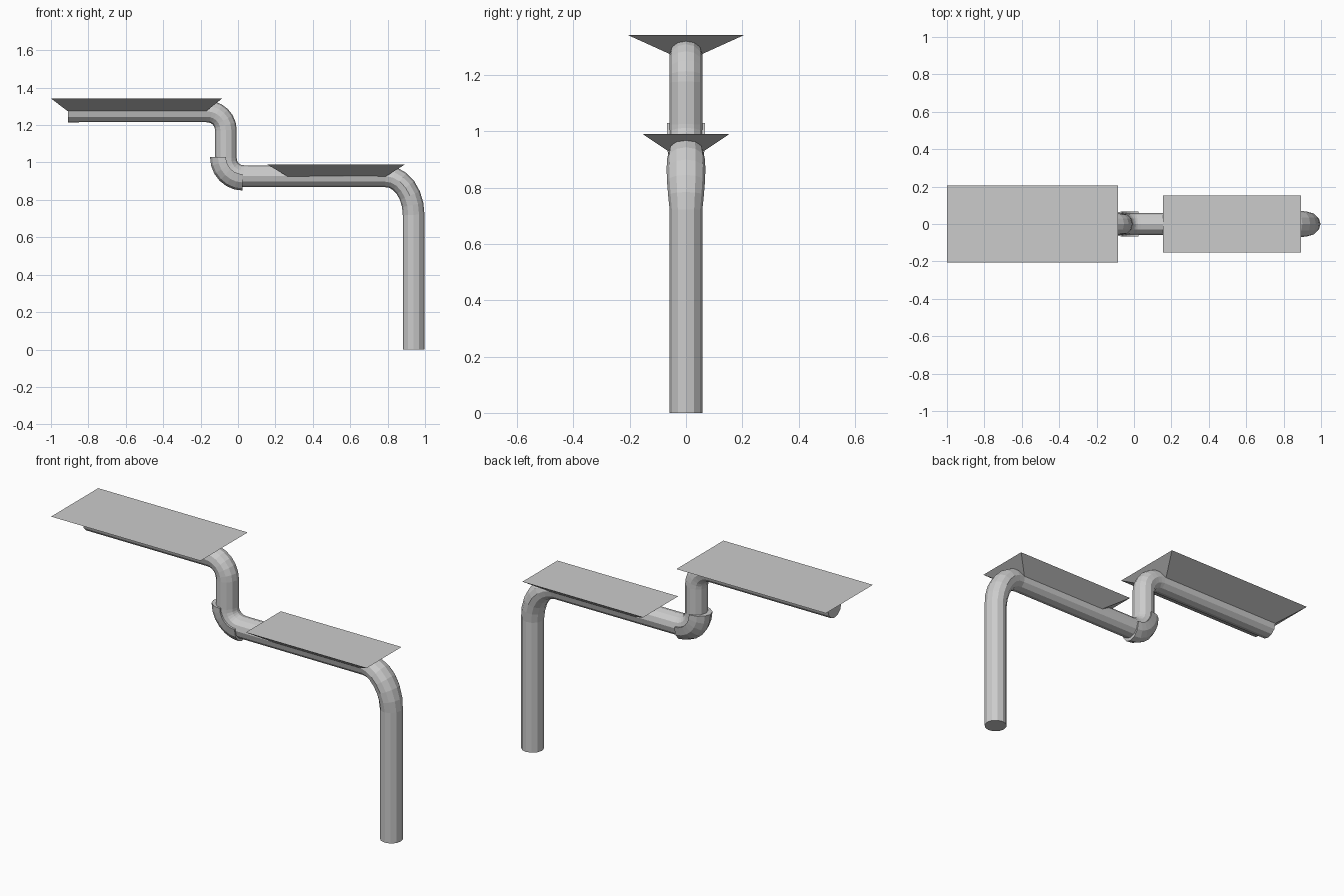
import bpy, bmesh, math
from mathutils import Vector

if "Cube" in bpy.data.objects:
    bpy.data.objects.remove(bpy.data.objects["Cube"])


def finish(bm, name):
    bmesh.ops.recalc_face_normals(bm, faces=bm.faces[:])
    me = bpy.data.meshes.new(name)
    bm.to_mesh(me)
    bm.free()
    ob = bpy.data.objects.new(name, me)
    bpy.context.collection.objects.link(ob)
    return ob


def skin(rings, name):
    """Join closed rings of points into a capped tube."""
    bm = bmesh.new()
    vs = [[bm.verts.new(p) for p in r] for r in rings]
    n = len(vs[0])
    for a, b in zip(vs, vs[1:]):
        for i in range(n):
            j = (i + 1) % n
            bm.faces.new((a[i], a[j], b[j], b[i]))
    bm.faces.new(vs[0])
    bm.faces.new(vs[-1])
    return finish(bm, name)


def arc(cx, cz, rx, rz, a0, a1, n):
    """Points on an elliptical bend in the xz plane, angles in degrees."""
    out = []
    for i in range(n + 1):
        a = math.radians(a0 + (a1 - a0) * i / n)
        out.append(Vector((cx + rx * math.cos(a), 0, cz + rz * math.sin(a))))
    return out


# Pipe: upper run, down through two bends, along, and down to the ground
R, SIDES = 0.058, 12
path = [Vector((-0.91, 0, 1.273))]
path += arc(-0.165, 1.173, 0.1, 0.1, 90, 0, 6)
path += arc(0.03, 1.022, 0.095, 0.095, 180, 270, 6)
first_bulge = len(path)
path += arc(0.79, 0.72, 0.149, 0.206, 90, 0, 6)
path.append(Vector((0.939, 0, 0)))

rings = []
for i, p in enumerate(path):
    d_in = (p - path[max(i - 1, 0)]).normalized()
    d_out = (path[min(i + 1, len(path) - 1)] - p).normalized()
    t = (d_in + d_out).normalized()
    nrm = Vector((-t.z, 0, t.x))
    # the last bend is a little wider across
    k = (i - first_bulge) / 6
    w = R + (0.011 * math.sin(math.pi * k) if 0 <= k <= 1 else 0)
    rings.append([p + nrm * R * math.cos(2 * math.pi * s / SIDES)
                  + Vector((0, w * math.sin(2 * math.pi * s / SIDES), 0))
                  for s in range(SIDES)])
skin(rings, "pipe")

# Elbow sleeve: half shell wrapped around the outside of the lower bend
rings = []
for k in range(7):
    a = math.radians(180 + 15 * k)
    ring = []
    for s in range(7):
        b = math.radians(-90 + 30 * s)
        r = 0.09 + 0.085 * math.cos(b)
        ring.append(Vector((0.025 + r * math.cos(a), 0.067 * math.sin(b),
                            1.03 + r * 1.03 * math.sin(a))))
    rings.append(ring)
skin(rings, "elbow_sleeve")


# Trays: flat tops with sides sloping in to the pipe
def tray(name, top, bottom):
    skin([[Vector((x0, -y, z)), Vector((x1, -y, z)),
           Vector((x1, y, z)), Vector((x0, y, z))]
          for x0, x1, y, z in (top, bottom)], name)


tray("upper_tray", (-1.0, -0.085, 0.206, 1.342), (-0.91, -0.17, 0.056, 1.274))
tray("lower_tray", (0.155, 0.894, 0.153, 0.99), (0.265, 0.79, 0.056, 0.925))
